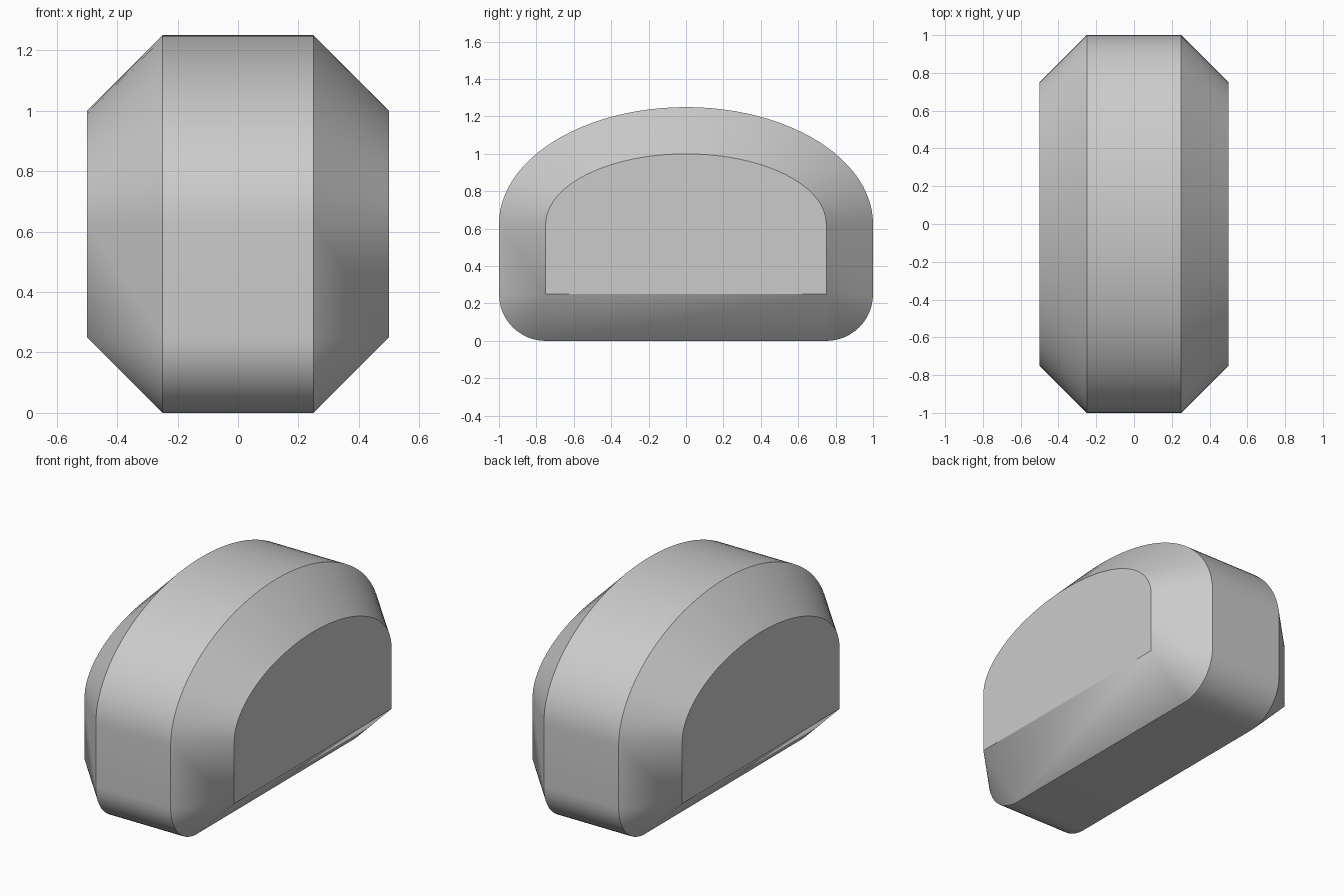
import bpy, bmesh, math

cube = bpy.data.objects.get("Cube")
if cube:
    bpy.data.objects.remove(cube, do_unlink=True)

ARCH_STEPS, CORNER_STEPS = 48, 12
SPRING = 0.625   # height where the arched top begins

grey = bpy.data.materials.new("plain_grey")
grey.use_nodes = True
colour = (0.6, 0.6, 0.6, 1)
grey.diffuse_color = colour
grey.node_tree.nodes["Principled BSDF"].inputs["Base Color"].default_value = colour


def outline(half, rise, radius):
    """Arched profile in (y, z); the lower corners are rounded about a shared centre."""
    pts = []
    for i in range(ARCH_STEPS + 1):
        a = math.pi * i / ARCH_STEPS
        pts.append((half * math.cos(a), SPRING + rise * math.sin(a)))
    for side, start in ((-1, math.pi), (1, 1.5 * math.pi)):
        for i in range(CORNER_STEPS + 1):
            a = start + math.pi / 2 * i / CORNER_STEPS
            pts.append((side * 0.75 + radius * math.cos(a), 0.25 + radius * math.sin(a)))
    return pts


# Body: two wide rings in the middle, two smaller rings at the flat ends
rim = outline(1.0, 0.625, 0.25)
end = outline(0.75, 0.375, 0.0)
bm = bmesh.new()
rings = [[bm.verts.new((x, y, z)) for y, z in shape]
         for x, shape in ((-0.5, end), (-0.25, rim), (0.25, rim), (0.5, end))]
for a, b in zip(rings, rings[1:]):
    for i in range(len(a)):
        j = (i + 1) % len(a)
        bm.faces.new((a[i], a[j], b[j], b[i]))
bm.faces.new(rings[0])
bm.faces.new(rings[-1])
bmesh.ops.remove_doubles(bm, verts=bm.verts, dist=0.0001)
bmesh.ops.recalc_face_normals(bm, faces=bm.faces)

mesh = bpy.data.meshes.new("arched_body")
bm.to_mesh(mesh)
bm.free()
mesh.materials.append(grey)
body = bpy.data.objects.new("arched_body", mesh)
bpy.context.collection.objects.link(body)

# Smooth curves with crisp bevel edges
bpy.ops.object.select_all(action="DESELECT")
body.select_set(True)
bpy.context.view_layer.objects.active = body
bpy.ops.object.shade_smooth_by_angle(angle=math.radians(30))
